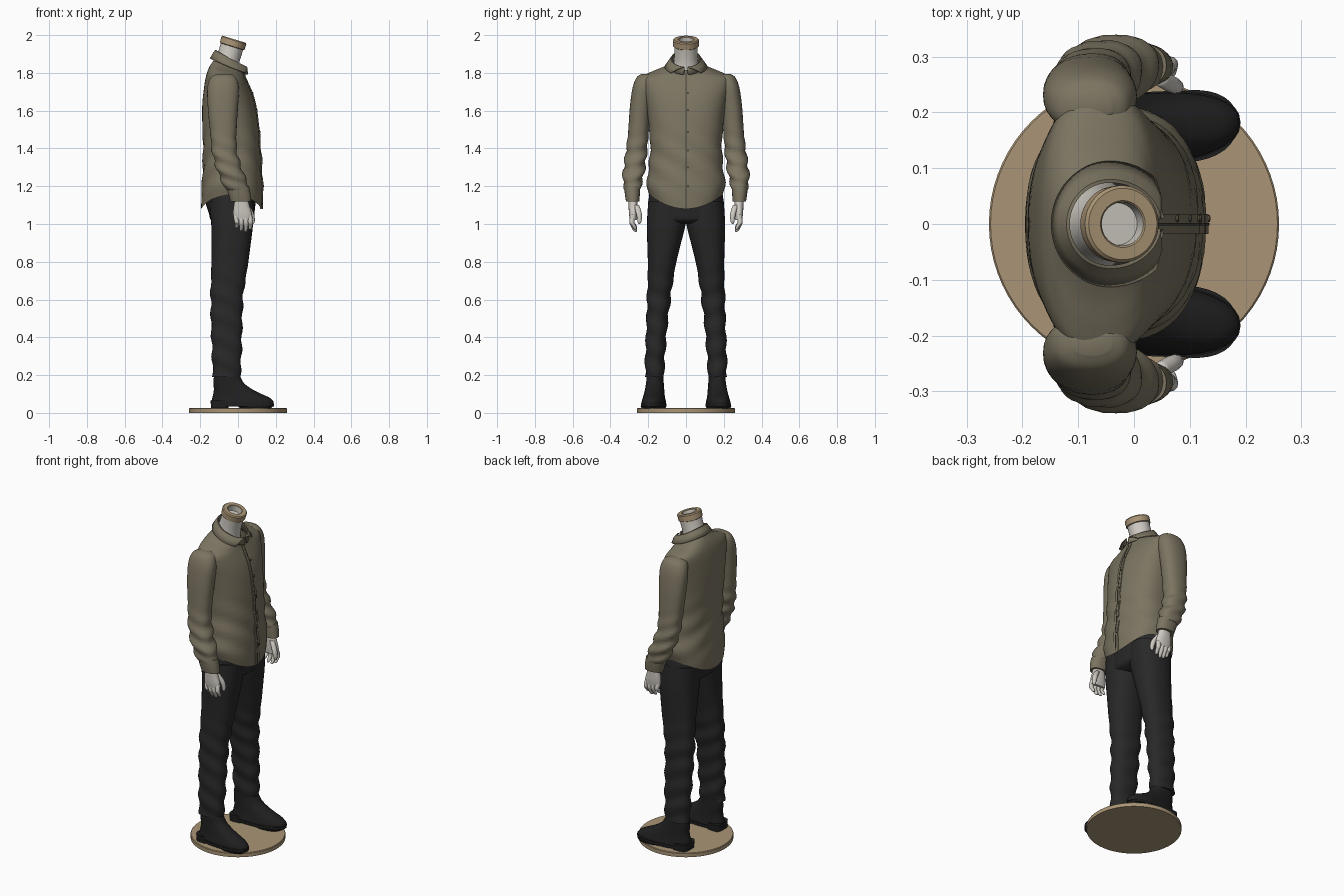
import bpy, bmesh
from math import sin, cos, pi, exp, radians
from mathutils import Matrix, Vector

old = bpy.data.objects.get("Cube")
if old:
    bpy.data.objects.remove(old)


def material(name, rgb):
    m = bpy.data.materials.new(name)
    m.use_nodes = True
    m.diffuse_color = (*rgb, 1)
    m.node_tree.nodes["Principled BSDF"].inputs["Base Color"].default_value = (*rgb, 1)
    return m


SHIRT = material("olive cloth", (.20, .175, .12))
SEAM = material("dark olive seam", (.07, .06, .04))
TROUSERS = material("charcoal cloth", (.021, .021, .022))
BOOT = material("black leather", (.014, .014, .015))
SKIN = material("pale shell", (.62, .59, .54))
WOOD = material("tan wood", (.40, .30, .18))


def finish(name, bm, mat, angle=40):
    bmesh.ops.recalc_face_normals(bm, faces=bm.faces)
    me = bpy.data.meshes.new(name)
    bm.to_mesh(me)
    bm.free()
    me.materials.append(mat)
    me.shade_smooth()
    me.set_sharp_from_angle(angle=radians(angle))
    ob = bpy.data.objects.new(name, me)
    bpy.context.collection.objects.link(ob)
    return ob


def grid(bm, rows, closed=True):
    """Join rows of points with quads."""
    vs = [[bm.verts.new(p) for p in row] for row in rows]
    n = len(rows[0])
    for a, b in zip(vs, vs[1:]):
        for j in range(n if closed else n - 1):
            k = (j + 1) % n
            bm.faces.new((a[j], a[k], b[k], b[j]))
    return vs


def spline(keys, sub):
    """Catmull-Rom interpolation of whole key tuples."""
    out = []
    for i in range(len(keys) - 1):
        p0, p1 = keys[max(i - 1, 0)], keys[i]
        p2, p3 = keys[i + 1], keys[min(i + 2, len(keys) - 1)]
        for s in range(sub):
            t = s / sub
            out.append([b + t / 2 * (c - a + t * (2*a - 5*b + 4*c - d + t * (3*(b - c) + d - a)))
                        for a, b, c, d in zip(p0, p1, p2, p3)])
    return out + [list(keys[-1])]


def loft(name, keys, mat, side=1, n=32, sub=4, power=2.3, post=None, caps=True, angle=40):
    """Stack rounded rings; each key is z, x low, x high, y low, y high."""
    rows = []
    for z, x0, x1, y0, y1 in spline(keys, sub):
        row = []
        for j in range(n):
            c, s = cos(2 * pi * j / n), sin(2 * pi * j / n)
            c = abs(c) ** (2 / power) * (1 if c > 0 else -1)
            s = abs(s) ** (2 / power) * (1 if s > 0 else -1)
            p = Vector(((x0 + x1 + (x1 - x0) * c) / 2, (y0 + y1 + (y1 - y0) * s) / 2, z))
            if post:
                p = post(p, c, s)
            row.append((p.x, p.y * side, p.z))
        rows.append(row)
    bm = bmesh.new()
    vs = grid(bm, rows)
    if caps:
        bm.faces.new(vs[0])
        bm.faces.new(vs[-1])
    return finish(name, bm, mat, angle)


def tube(name, path, mat, side):
    loft(name, [(z, x - r, x + r, y - r, y + r) for x, y, z, r in path], mat, side, n=12, power=2, angle=80)


def lathe(name, profile, mat, matrix=Matrix(), n=48):
    bm = bmesh.new()
    grid(bm, [[matrix @ Vector((r * cos(2*pi*j/n), r * sin(2*pi*j/n), z)) for j in range(n)]
              for r, z in profile])
    bmesh.ops.remove_doubles(bm, verts=bm.verts, dist=1e-5)
    return finish(name, bm, mat)


# Round stand
lathe("base_disc", [(0, 0), (.26, 0), (.26, .022), (.257, .025), (0, .025)], WOOD, n=72)

# Neck and hollow wooden cap, leaning forward
lean = Matrix.Translation((-.02, 0, 1.978)) @ Matrix.Rotation(.3, 4, 'Y')
lathe("neck", [(.085, -.2), (.066, -.14), (.061, -.09), (.062, -.04), (0, -.04)], SKIN, lean)
lathe("neck_cap", [(.06, -.042), (.068, -.038), (.069, -.006), (.064, 0), (.042, 0), (.039, -.004)],
      WOOD, lean)
lathe("neck_socket", [(.039, -.002), (.038, -.036), (0, -.036)], SKIN, lean)


# Shirt body with a curved tail hem
def drape(p, c, s):
    if p.z < 1.35:
        p.z += (1.35 - p.z) / .27 * .075 * s * s
    if p.z > 1.7:
        p.z -= (p.z - 1.7) / .14 * .025 * c
    fold = .005 * exp(-((p.z - 1.33) / .15) ** 2) * sin(p.z * 48 + p.y * 30)
    p.x += fold * c
    p.y += fold * s
    return p


torso = [(1.08, -.195, .125, -.195, .195), (1.17, -.193, .128, -.208, .208),
         (1.3, -.186, .122, -.195, .195), (1.42, -.185, .115, -.19, .19),
         (1.55, -.19, .103, -.2, .2), (1.65, -.188, .086, -.215, .215),
         (1.73, -.178, .06, -.235, .235), (1.775, -.168, .043, -.235, .235),
         (1.8, -.158, .035, -.19, .19), (1.82, -.146, .032, -.135, .135),
         (1.84, -.13, .03, -.09, .09)]
body = loft("shirt_body", torso, SHIRT, n=64, power=2.35, post=drape, caps=False, angle=60)

# Front placket, its seam and buttons follow the chest
chest = [(z, drape(Vector((x, 0, z)), 1, 0).x) for z, _, x, _, _ in spline(torso, 4) if z < 1.83]
for name, y0, y1, lift, mat in (("placket", -.018, .018, .004, SHIRT),
                                ("placket_seam", -.003, .002, .006, SEAM)):
    bm = bmesh.new()
    grid(bm, [[(x - .01, y0, z - max(0, z - 1.7) * .18), (x + lift, y0, z - max(0, z - 1.7) * .18),
               (x + lift, y1, z - max(0, z - 1.7) * .18), (x - .01, y1, z - max(0, z - 1.7) * .18)]
              for z, x in chest])
    finish(name, bm, mat)
for i in range(6):
    z, x = min(chest, key=lambda q: abs(q[0] - 1.2 - i * .1))
    spot = Matrix.Translation((x + .004, .01, z)) @ Matrix.Rotation(pi / 2, 4, 'Y')
    lathe("button", [(.006, -.004), (.006, .003), (0, .004)], SEAM, spot, n=12)

# Folded collar open at the throat
rows = []
for spread, rx, ry, z0, tilt in ((.12, .078, .08, 1.82, .03), (.1, .072, .074, 1.876, .044),
                                 (.16, .078, .08, 1.876, .044), (.5, .093, .094, 1.858, .042),
                                 (.8, .106, .113, 1.832, .045)):
    row = []
    for j in range(49):
        a = spread + (2 * pi - 2 * spread) * j / 48
        row.append((-.043 + rx * cos(a) + .014 * max(0, cos(a)), ry * sin(a), z0 - tilt * cos(a)))
    rows.append(row)
bm = bmesh.new()
grid(bm, rows, closed=False)
collar = finish("collar", bm, SHIRT)
thick = collar.modifiers.new("thickness", 'SOLIDIFY')
thick.thickness = .006


# Sleeves gather into small folds at the elbow and above the cuff
def sleeve_fold(p, c, s):
    f = .007 * exp(-((p.z - 1.3) / .13) ** 2) * sin(p.z * 75 + 2 * c + s)
    p.x += f * c
    p.y += f * s
    return p


def shear(p, c, s):
    p.y += .07 * p.x
    return p


def trouser_fold(p, c, s):
    f = .005 * (exp(-((p.z - .3) / .2) ** 2) + exp(-((p.z - .6) / .12) ** 2)) * sin(p.z * 55 + 2 * c - s)
    p.x += f * c
    p.y += f * s
    return p


for side, word in ((1, "left"), (-1, "right")):
    loft(word + "_sleeve", [
        (1.795, -.11, -.04, .19, .235), (1.775, -.145, -.01, .165, .262), (1.72, -.162, .005, .17, .283),
        (1.62, -.16, .0, .185, .297), (1.48, -.147, -.008, .198, .307), (1.37, -.135, -.003, .208, .32),
        (1.27, -.105, .03, .222, .333), (1.21, -.08, .052, .235, .332), (1.18, -.062, .058, .245, .325)],
        SHIRT, side, post=sleeve_fold, sub=6, angle=60)
    loft(word + "_cuff", [(1.2, -.066, .058, .243, .326), (1.16, -.052, .066, .244, .324),
                          (1.12, -.04, .07, .247, .318)], SHIRT, side, sub=2)

    # Hand with loosely curled fingers
    loft(word + "_palm", [(1.15, -.012, .05, .258, .305), (1.1, -.022, .06, .257, .304),
                          (1.055, -.026, .073, .258, .302), (1.02, -.02, .074, .261, .297)],
         SKIN, side, n=20, angle=80)
    for i, finger in enumerate(("index", "middle", "ring", "little")):
        x, tip = .06 - i * .024, (.97, .958, .962, .978)[i]
        tube(word + "_" + finger + "_finger", [
            (x, .279, 1.05, .014), (x + .006, .287, 1.01, .013), (x + .006, .276, tip + .02, .011),
            (x + .004, .268, tip + .004, .008), (x + .004, .266, tip, .002)], SKIN, side)
    tube(word + "_thumb", [(.045, .262, 1.1, .014), (.068, .25, 1.06, .015), (.077, .246, 1.025, .012),
                           (.078, .247, 1.005, .008), (.078, .248, 1.0, .002)], SKIN, side)

    # Trouser leg
    loft(word + "_leg", [
        (1.12, -.155, .088, -.012, .2), (1.0, -.142, .08, .002, .207), (.9, -.14, .068, .026, .205),
        (.78, -.141, .052, .055, .202), (.62, -.145, .028, .08, .205), (.45, -.142, .022, .1, .21),
        (.3, -.137, .018, .112, .215), (.19, -.134, .012, .118, .216)],
        TROUSERS, side, post=trouser_fold, sub=7, angle=60)

    # Ankle boot: upper, welt, heel block and forefoot sole
    loft(word + "_boot", [
        (.045, -.138, .186, .105, .232), (.06, -.14, .188, .106, .231), (.08, -.136, .168, .111, .226),
        (.1, -.131, .125, .115, .222), (.125, -.128, .075, .118, .218), (.16, -.13, .03, .122, .214),
        (.21, -.126, .005, .125, .21)], BOOT, side, post=shear, angle=60)
    loft(word + "_welt", [(.034, -.143, .19, .102, .235), (.05, -.143, .191, .102, .235)],
         BOOT, side, post=shear, sub=1)
    loft(word + "_heel", [(.024, -.143, -.05, .115, .222), (.066, -.145, -.045, .112, .225)],
         BOOT, side, post=shear, sub=1, power=3.5)
    loft(word + "_forefoot", [(.024, .01, .175, .108, .228), (.036, .0, .186, .104, .233)],
         BOOT, side, post=shear, sub=1)

# Trouser seat
loft("trouser_seat", [(1.22, -.165, .095, -.185, .185), (1.12, -.172, .093, -.199, .199),
                      (1.06, -.155, .087, -.198, .198), (1.02, -.143, .079, -.17, .17),
                      (1.0, -.1, .04, -.1, .1)], TROUSERS, n=48, angle=60)
